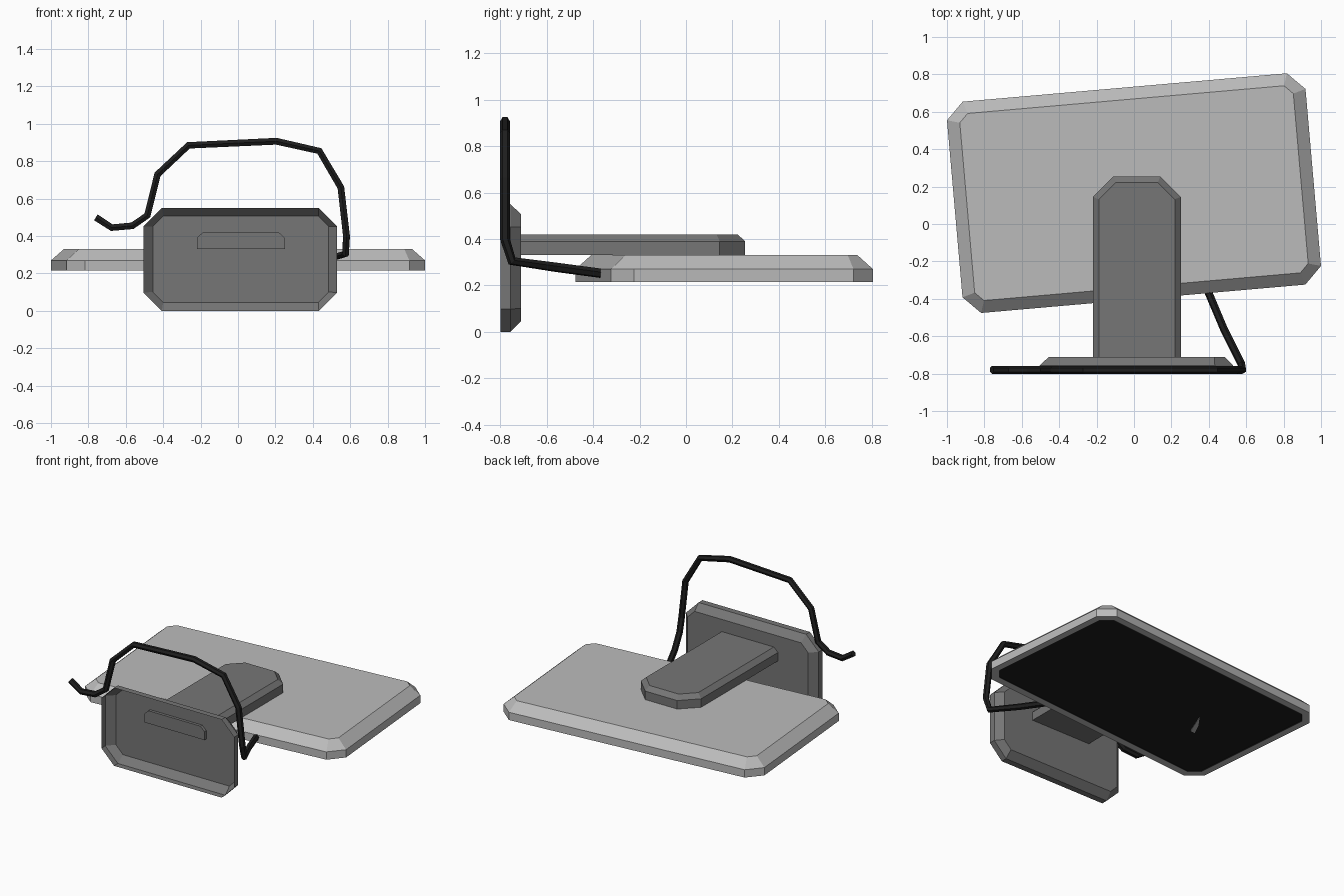
import bpy, bmesh, math
from mathutils import Matrix, Vector

if "Cube" in bpy.data.objects:
    bpy.data.objects.remove(bpy.data.objects["Cube"])


def material(name, v):
    m = bpy.data.materials.new(name)
    m.diffuse_color = (v, v, v, 1)
    m.use_nodes = True
    m.node_tree.nodes["Principled BSDF"].inputs["Base Color"].default_value = m.diffuse_color
    return m


light_grey = material("light grey plastic", 0.50)
mid_grey = material("mid grey plastic", 0.18)
glass_black = material("screen black", 0.013)
cable_black = material("cable black", 0.013)


def outline(x0, x1, y0, y1, c_low, c_high):
    """Rectangle whose lower / upper corners are cut by a chamfer."""
    a, b = c_low, c_high
    pts = [(x0 + a, y0), (x1 - a, y0), (x1, y0 + a), (x1, y1 - b),
           (x1 - b, y1), (x0 + b, y1), (x0, y1 - b), (x0, y0 + a)]
    return [p for i, p in enumerate(pts) if p != pts[i - 1]]


def loft(name, levels, mats, matrix=Matrix(), open_bottom=False, inset=None):
    """Join stacked outlines [(z, points)], cap the ends."""
    bm = bmesh.new()
    rings = [[bm.verts.new((x, y, z)) for x, y in pts] for z, pts in levels]
    for lo, hi in zip(rings, rings[1:]):
        n = len(lo)
        for i in range(n):
            j = (i + 1) % n
            bm.faces.new((lo[i], lo[j], hi[j], hi[i]))
    bm.faces.new(rings[-1])
    if not open_bottom:
        bottom = bm.faces.new(rings[0][::-1])
    bmesh.ops.transform(bm, matrix=matrix, verts=bm.verts)
    bmesh.ops.recalc_face_normals(bm, faces=bm.faces)
    if inset:
        bmesh.ops.inset_region(bm, faces=[bottom], thickness=inset, use_even_offset=True)
        bottom.material_index = 1
        # slightly recessed screen
        rec = bmesh.ops.inset_region(bm, faces=[bottom], thickness=0.001, depth=-0.006)
        for f in rec["faces"]:
            f.material_index = 1
    me = bpy.data.meshes.new(name)
    bm.to_mesh(me)
    bm.free()
    for m in mats:
        me.materials.append(m)
    ob = bpy.data.objects.new(name, me)
    bpy.context.collection.objects.link(ob)
    return ob


# Display panel, lying face down and turned by five degrees
turn = Matrix.Translation((0, 0.165, 0)) @ Matrix.Rotation(math.radians(5), 4, 'Z')
outer = outline(-0.962, 0.962, -0.567, 0.567, 0.092, 0.092)
inner = outline(-0.895, 0.895, -0.502, 0.502, 0.046, 0.046)
loft("display_panel", [(0.215, outer), (0.27, outer), (0.33, inner)],
     [light_grey, glass_black], turn, inset=0.05)

# Small pointer mark on the screen
mark = [(-0.414, 0.03), (-0.50, -0.138), (-0.538, -0.139), (-0.491, -0.06)]
loft("screen_pointer", [(0.217, mark), (0.222, mark)], [light_grey], turn)

# Stand arm, its end just poking through the base
arm = outline(-0.22, 0.25, -0.73, 0.255, 0, 0.11)
arm_top = outline(-0.188, 0.218, -0.73, 0.222, 0, 0.09)
loft("stand_arm", [(0.33, arm), (0.39, arm), (0.42, arm_top)], [mid_grey])

# Stand base, a hollow upright tray open to the front
upright = Matrix(((1, 0, 0, 0), (0, 0, 1, 0), (0, 1, 0, 0), (0, 0, 0, 1)))
base = outline(-0.505, 0.53, 0, 0.55, 0.098, 0.098)
base_in = outline(-0.455, 0.485, 0.046, 0.506, 0.055, 0.055)
loft("stand_base", [(-0.80, base), (-0.757, base), (-0.71, base_in)],
     [mid_grey], upright, open_bottom=True)

# Power cable, arching beside the base and plugged into the panel edge
flat = [(-0.76, 0.50), (-0.675, 0.445), (-0.565, 0.455), (-0.485, 0.51),
        (-0.43, 0.73), (-0.265, 0.885), (0.205, 0.907), (0.435, 0.855),
        (0.55, 0.66), (0.58, 0.40)]
path = [(x, -0.78, z) for x, z in flat]
path += [(0.575, -0.75, 0.305), (0.48, -0.56, 0.278), (0.385, -0.335, 0.248)]
cu = bpy.data.curves.new("power_cable", 'CURVE')
cu.dimensions = '3D'
cu.bevel_depth = 0.021
cu.bevel_resolution = 1
cu.use_fill_caps = True
sp = cu.splines.new('POLY')
sp.points.add(len(path) - 1)
for p, co in zip(sp.points, path):
    p.co = (*co, 1)
sp.use_smooth = False
cu.materials.append(cable_black)
bpy.context.collection.objects.link(bpy.data.objects.new("power_cable", cu))
